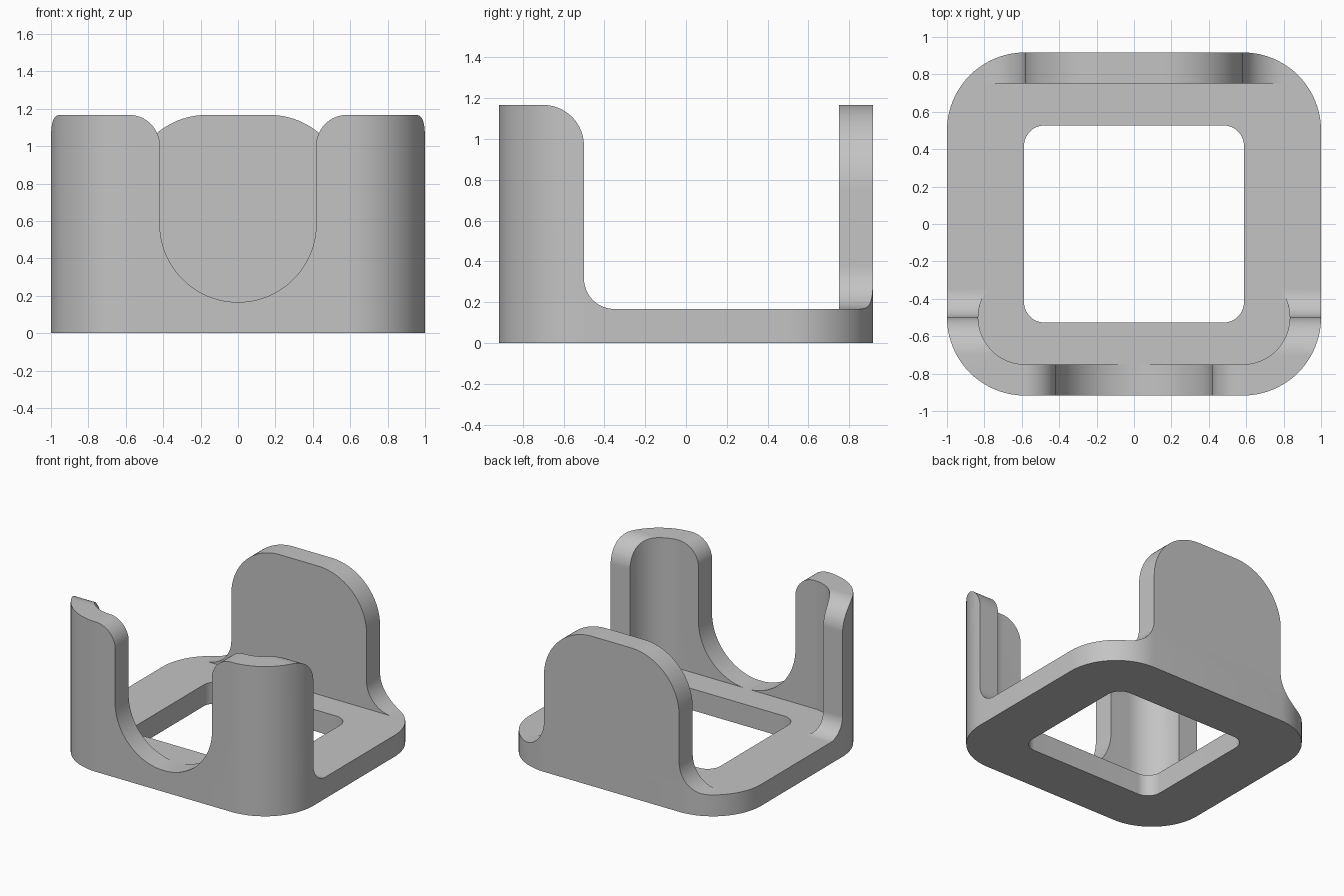
import bpy, bmesh, math
from mathutils import Vector

if "Cube" in bpy.data.objects:
    bpy.data.objects.remove(bpy.data.objects["Cube"], do_unlink=True)

HX, HY, H = 1.0, 0.917, 1.167      # half width, half depth, total height
T = 0.167                          # floor and wall thickness
R = 0.417                          # outer corner radius
CX, CY = HX - R, HY - R            # outer corner arc centre

grey = bpy.data.materials.new("matte grey")
grey.diffuse_color = (0.55, 0.55, 0.55, 1)
grey.use_nodes = True
grey.node_tree.nodes["Principled BSDF"].inputs["Base Color"].default_value = (0.55, 0.55, 0.55, 1)


def arc(cx, cy, r, a0, a1, n=20):
    """Points along an arc, angles in degrees."""
    return [(cx + r * math.cos(math.radians(a0 + (a1 - a0) * i / n)),
             cy + r * math.sin(math.radians(a0 + (a1 - a0) * i / n))) for i in range(n + 1)]


def mirrored(half):
    """Close a right-hand outline with its mirror image."""
    return half + [(-x, y) for x, y in reversed(half)]


def rounded_rect(hx, hy, r):
    return mirrored(arc(hx - r, -hy + r, r, -90, 0) + arc(hx - r, hy - r, r, 0, 90))


def prism(name, outline, axis, lo, hi):
    """Extrude a 2D outline along x, y or z between lo and hi."""
    place = {"x": lambda a, b, d: (d, a, b),
             "y": lambda a, b, d: (a, d, b),
             "z": lambda a, b, d: (a, b, d)}[axis]
    bm = bmesh.new()
    face = bm.faces.new([bm.verts.new(place(a, b, lo)) for a, b in outline])
    out = bmesh.ops.extrude_face_region(bm, geom=[face])
    verts = [g for g in out["geom"] if isinstance(g, bmesh.types.BMVert)]
    bmesh.ops.translate(bm, verts=verts, vec=Vector(place(0, 0, hi - lo)))
    bmesh.ops.recalc_face_normals(bm, faces=bm.faces)
    mesh = bpy.data.meshes.new(name)
    bm.to_mesh(mesh)
    bm.free()
    mesh.materials.append(grey)
    obj = bpy.data.objects.new(name, mesh)
    bpy.context.collection.objects.link(obj)
    return obj


def carve(obj, tool, operation):
    """Apply a boolean and discard the tool."""
    mod = obj.modifiers.new("carve", "BOOLEAN")
    mod.operation, mod.solver, mod.object = operation, "EXACT", tool
    bpy.context.view_layer.objects.active = obj
    bpy.ops.object.modifier_apply(modifier=mod.name)
    bpy.data.objects.remove(tool, do_unlink=True)


outer = rounded_rect(HX, HY, R)

# Floor frame with a rounded rectangular opening
floor = prism("floor_frame", outer, "z", 0, T)
carve(floor, prism("opening", rounded_rect(0.588, 0.527, 0.11), "z", -0.2, 0.5), "DIFFERENCE")

# Front corner posts: side silhouette with rounded top and filleted foot
front = prism("front_corner_posts", outer, "z", T, H + 0.2)
side = ([(-1.2, 0.05), (-1.2, H)] + arc(-0.7, H - 0.2, 0.2, 90, 0)
        + arc(-0.35, T + 0.15, 0.15, 180, 270) + [(-0.35, 0.05)])
carve(front, prism("side_silhouette", side, "x", -1.2, 1.2), "INTERSECT")

# Hollow inside of the posts
hollow = mirrored(arc(CX, -CY, 0.25, -90, 35, 28) + [(0.79, -0.1)])
carve(front, prism("hollow", hollow, "z", 0.0, 1.6), "DIFFERENCE")

# Round-bottomed slot between the posts, flared at the top
slot = mirrored(arc(0, T + R, R + 0.001, -90, 0, 32)[1:]
                + arc(R + 0.167, H - 0.167, 0.167, 180, 90, 16) + [(R + 0.167, 1.6)])
carve(front, prism("slot", slot, "y", -1.2, -0.6), "DIFFERENCE")

# Back panel: domed top corners and feet flaring into the rounded floor corners
panel = mirrored([(0.8, 0.05)] + arc(0.8, T + 0.217, 0.217, 270, 180)
                 + arc(CX - R, H - R, R, 0, 90, 28))
back = prism("back_panel", panel, "y", HY - T, 1.2)
carve(back, prism("outer_limit", outer, "z", T, 1.6), "INTERSECT")

# Smooth the curves, keep the edges crisp
bpy.ops.object.select_all(action="DESELECT")
for obj in (floor, front, back):
    obj.select_set(True)
bpy.context.view_layer.objects.active = floor
bpy.ops.object.shade_smooth_by_angle(angle=math.radians(30))
